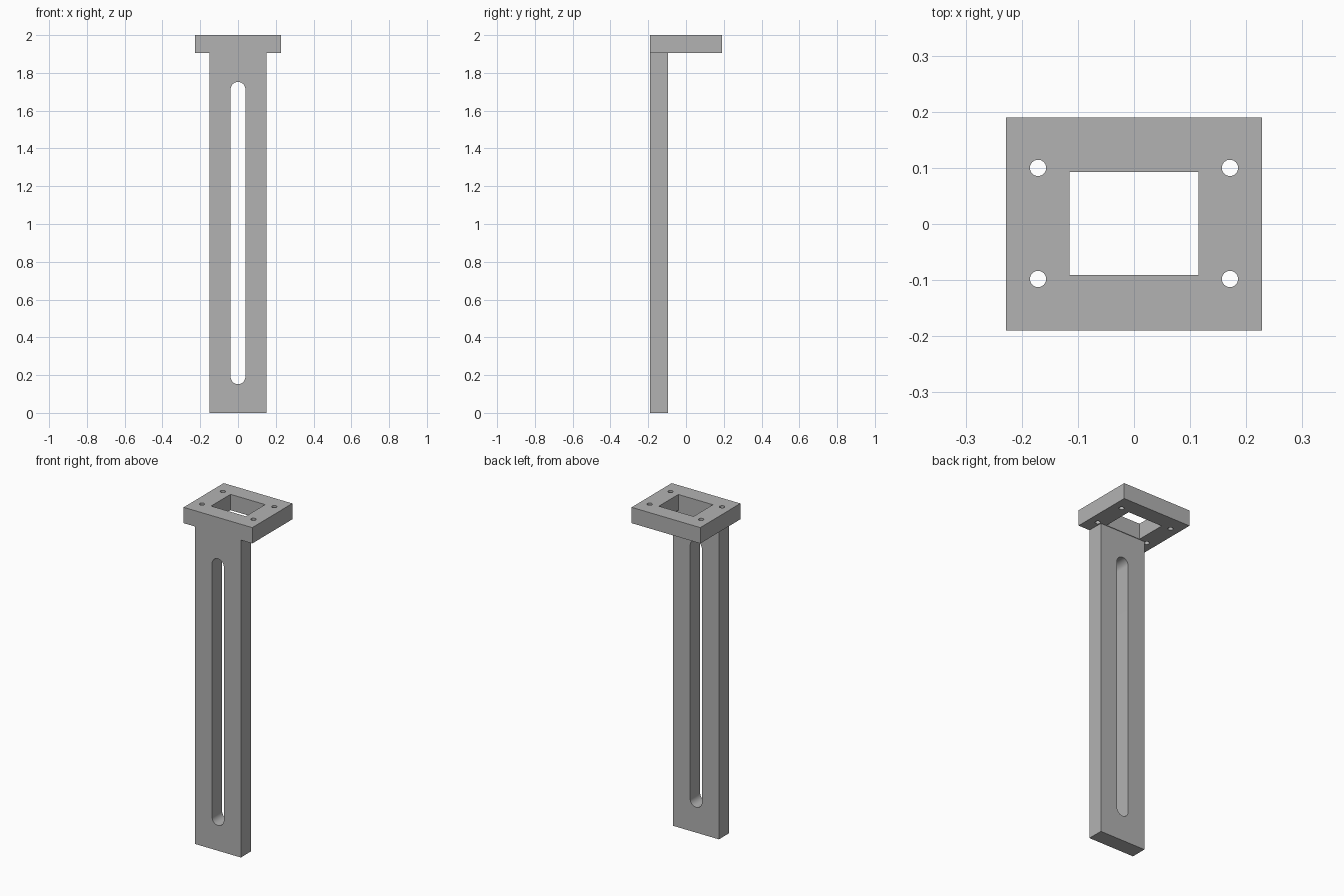
import bpy, bmesh
from math import cos, sin, pi, radians
from mathutils import Vector

cube = bpy.data.objects.get("Cube")
if cube:
    bpy.data.objects.remove(cube, do_unlink=True)

grey = bpy.data.materials.new("plain grey")
grey.use_nodes = True
colour = (0.448, 0.448, 0.448, 1)
grey.diffuse_color = colour
grey.node_tree.nodes["Principled BSDF"].inputs["Base Color"].default_value = colour


def prism(name, outline, axis, start, end):
    """Extrude a 2D outline: (x, y) along z, or (x, z) along y."""
    bm = bmesh.new()
    place = (lambda a, b: (a, b, start)) if axis == "z" else (lambda a, b: (a, start, b))
    face = bm.faces.new([bm.verts.new(place(a, b)) for a, b in outline])
    top = bmesh.ops.extrude_face_region(bm, geom=[face])["geom"]
    shift = Vector((0, 0, end - start) if axis == "z" else (0, end - start, 0))
    bmesh.ops.translate(bm, vec=shift, verts=[g for g in top if isinstance(g, bmesh.types.BMVert)])
    bmesh.ops.recalc_face_normals(bm, faces=bm.faces)
    mesh = bpy.data.meshes.new(name)
    bm.to_mesh(mesh)
    bm.free()
    mesh.materials.append(grey)
    obj = bpy.data.objects.new(name, mesh)
    bpy.context.collection.objects.link(obj)
    return obj


def rect(x0, x1, y0, y1):
    return [(x0, y0), (x1, y0), (x1, y1), (x0, y1)]


def arc(cx, cy, r, start, sweep, n):
    return [(cx + r * cos(start + sweep * i / n), cy + r * sin(start + sweep * i / n))
            for i in range(n + 1)]


def combine(target, tool, operation):
    """Apply a boolean and discard the tool."""
    mod = target.modifiers.new(operation, "BOOLEAN")
    mod.operation, mod.object, mod.solver = operation, tool, "EXACT"
    bpy.context.view_layer.objects.active = target
    bpy.ops.object.modifier_apply(modifier=mod.name)
    bpy.data.objects.remove(tool, do_unlink=True)


FRONT, PLATE_BOTTOM, TOP = -0.19, 1.905, 2.0

# Upright and mounting plate joined into one body
bracket = prism("slotted_bracket", rect(-0.152, 0.152, 0, PLATE_BOTTOM), "y", FRONT, -0.095)
plate = prism("mounting_plate", rect(-0.228, 0.228, FRONT, 0.19), "z", PLATE_BOTTOM, TOP)
combine(bracket, plate, "UNION")

# Long round-ended slot through the upright
r = 0.039
slot = arc(0, 1.752 - r, r, 0, pi, 24) + arc(0, 0.152 + r, r, pi, pi, 24)
combine(bracket, prism("slot_cutter", slot, "y", -0.3, 0), "DIFFERENCE")

# Rectangular window and four screw holes through the plate
window = rect(-0.115, 0.115, -0.091, 0.093)
combine(bracket, prism("window_cutter", window, "z", PLATE_BOTTOM - 0.05, TOP + 0.05), "DIFFERENCE")
for x in (-0.171, 0.171):
    for y in (-0.098, 0.1):
        hole = arc(x, y, 0.0145, 0, 2 * pi, 32)[:-1]
        combine(bracket, prism("hole_cutter", hole, "z", PLATE_BOTTOM - 0.05, TOP + 0.05), "DIFFERENCE")

# Smooth the round walls, keep the corners sharp
bpy.ops.object.select_all(action="DESELECT")
bracket.select_set(True)
bpy.context.view_layer.objects.active = bracket
bpy.ops.object.shade_smooth_by_angle(angle=radians(30))
